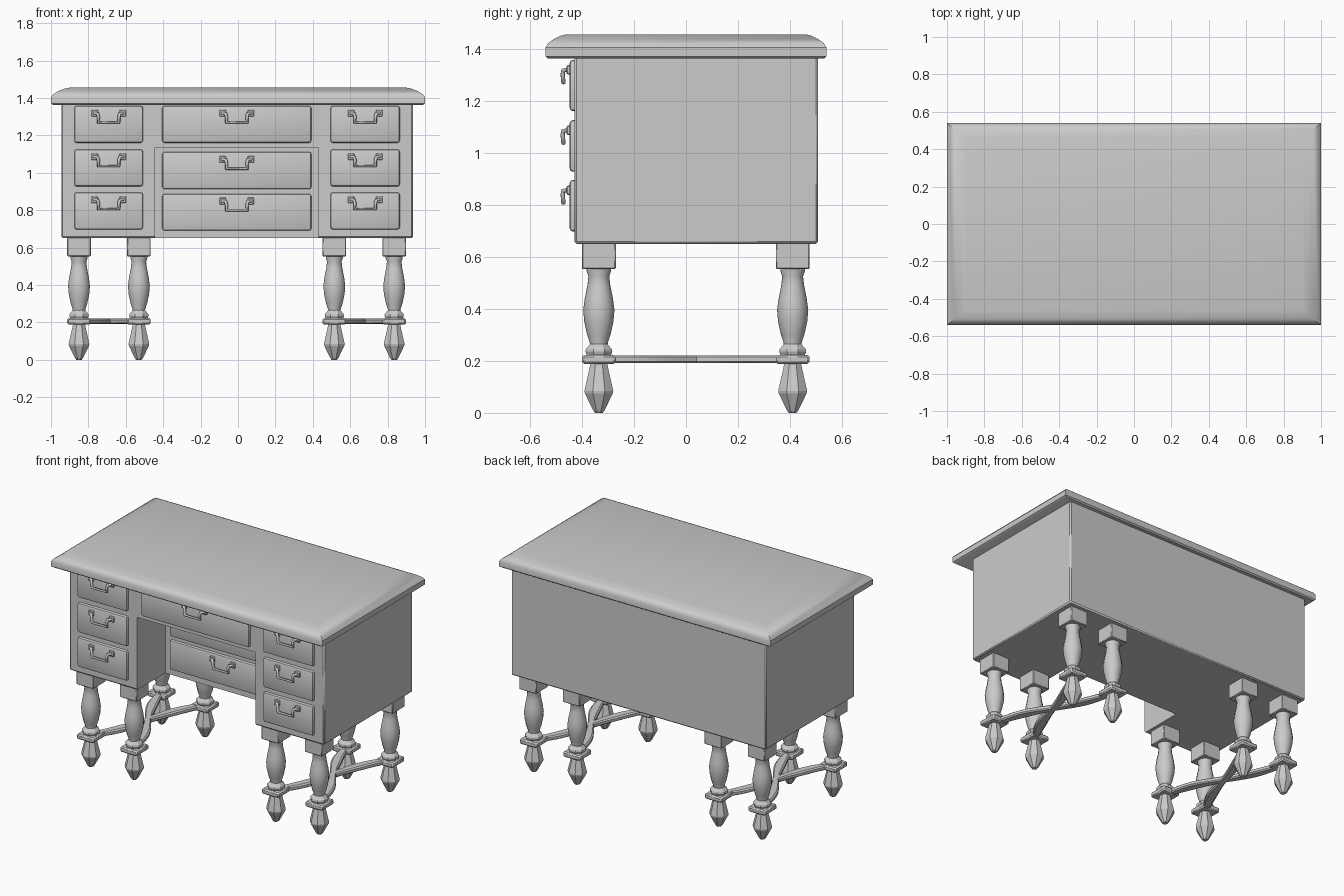
import bpy, bmesh, math
from mathutils import Vector

if "Cube" in bpy.data.objects:
    bpy.data.objects.remove(bpy.data.objects["Cube"])

GREY = (0.6, 0.6, 0.6, 1)
mat = bpy.data.materials.new("plain grey")
mat.use_nodes = True
mat.diffuse_color = GREY
mat.node_tree.nodes["Principled BSDF"].inputs["Base Color"].default_value = GREY


def finish(name, bm, smooth=None):
    bmesh.ops.recalc_face_normals(bm, faces=bm.faces)
    me = bpy.data.meshes.new(name)
    bm.to_mesh(me)
    bm.free()
    me.materials.append(mat)
    ob = bpy.data.objects.new(name, me)
    bpy.context.collection.objects.link(ob)
    if smooth:
        bpy.ops.object.select_all(action='DESELECT')
        bpy.context.view_layer.objects.active = ob
        ob.select_set(True)
        bpy.ops.object.shade_smooth_by_angle(angle=math.radians(smooth))
    return ob


def box(name, lo, hi, bevel=0, segments=2):
    bm = bmesh.new()
    bmesh.ops.create_cube(bm, size=1)
    lo, hi = Vector(lo), Vector(hi)
    for v in bm.verts:
        v.co = (lo + hi) / 2 + v.co * (hi - lo)
    if bevel:
        bmesh.ops.bevel(bm, geom=bm.edges[:], offset=bevel, segments=segments,
                        profile=0.5, affect='EDGES')
    return finish(name, bm, 40 if bevel else None)


def loft(bm, rings):
    """Skin closed rings of points and cap both ends."""
    rows = [[bm.verts.new(p) for p in r] for r in rings]
    n = len(rows[0])
    for a, b in zip(rows, rows[1:]):
        for i in range(n):
            j = (i + 1) % n
            bm.faces.new((a[i], a[j], b[j], b[i]))
    bm.faces.new(rows[0][::-1])
    bm.faces.new(rows[-1])


def turned(name, x, y, profile, sides, smooth):
    bm = bmesh.new()
    step = 2 * math.pi / sides
    loft(bm, [[(x + r * math.cos((i + .5) * step), y + r * math.sin((i + .5) * step), z)
               for i in range(sides)] for r, z in profile])
    return finish(name, bm, smooth)


# Desk top with a rounded-over rim
bm = bmesh.new()
rim = [(.012, 1.362), (0, 1.37), (0, 1.405), (.012, 1.42), (.04, 1.437),
       (.07, 1.449), (.10, 1.455)]
loft(bm, [[(sx * (1 - d), sy * (.54 - d * .8), z)
           for sx, sy in ((-1, -1), (1, -1), (1, 1), (-1, 1))] for d, z in rim])
finish("desk_top", bm, 35)

# Cabinet with the knee recess cut out
cabinet = box("cabinet", (-.945, -.428, .65), (.935, .508, 1.375), .008, 1)
cutter = box("recess_cutter", (-.445, -.6, .5), (.43, -.13, 1.135))
cutter.hide_render = True
cutter.hide_set(True)
cut = cabinet.modifiers.new("knee recess", 'BOOLEAN')
cut.operation = 'DIFFERENCE'
cut.solver = 'EXACT'
cut.object = cutter


def handle(name, x, y, z):
    # Two square back plates
    for side, label in ((-1, "right"), (1, "left")):
        px = x + side * .075
        box(f"{name}_{label}_plate", (px - .018, y - .012, z - .018),
            (px + .018, y + .004, z + .018), .004, 1)
    # Hanging bail
    half = [(.078, -.008, 0), (.06, -.024, -.002), (.055, -.027, -.018), (.055, -.024, -.05)]
    path = [(-a, b, c) for a, b, c in half] + half[::-1]
    cu = bpy.data.curves.new(name, 'CURVE')
    cu.dimensions = '3D'
    cu.bevel_depth = .009
    cu.bevel_resolution = 1
    cu.use_fill_caps = True
    sp = cu.splines.new('POLY')
    sp.points.add(len(path) - 1)
    for p, (a, b, c) in zip(sp.points, path):
        p.co = (x + a, y + b, z + c, 1)
    cu.materials.append(mat)
    ob = bpy.data.objects.new(name + "_bail", cu)
    bpy.context.collection.objects.link(ob)


def drawer(name, x0, x1, z0, z1, face):
    box(name, (x0, face, z0), (x1, face + .05, z1), .012)
    handle(name + "_handle", (x0 + x1) / 2, face, (z0 + z1) / 2 + .06)


# Drawers: three in each pedestal, one above the knee recess, two inside it
for row, (z0, z1) in enumerate(((1.16, 1.357), (.927, 1.125), (.697, .895))):
    drawer(f"right_drawer_{row}", -.875, -.508, z0, z1, -.447)
    drawer(f"left_drawer_{row}", .495, .865, z0, z1, -.447)
drawer("upper_middle_drawer", -.405, .392, 1.16, 1.357, -.447)
drawer("recess_drawer_upper", -.405, .392, .912, 1.112, -.149)
drawer("recess_drawer_lower", -.405, .392, .69, .887, -.149)

# Turned legs
BULB = [(.047, .56), (.047, .545), (.04, .525), (.044, .49), (.054, .44), (.06, .395),
        (.056, .35), (.045, .30), (.035, .27), (.034, .255)]
COLLAR = [(.036, .265), (.054, .245), (.056, .235), (.05, .22)]
FOOT = [(.034, .195), (.038, .175), (.06, .085), (.058, .075), (.024, .01), (.016, 0)]
YS = (-.335, .41)


def leg(name, x, y):
    box(name + "_block", (x - .063, y - .065, .553), (x + .063, y + .065, .655), .004, 1)
    turned(name + "_bulb", x, y, BULB, 14, 50)
    turned(name + "_collar", x, y, COLLAR, 8, None)
    box(name + "_plate", (x - .063, y - .065, .188), (x + .063, y + .065, .223), .008, 1)
    turned(name + "_foot", x, y, FOOT, 8, None)


def stretcher(name, a, b):
    """Flat bar with a gently waved outline."""
    a, b = Vector(a), Vector(b)
    across = (b - a).normalized().cross(Vector((0, 0, 1)))
    steps = 24
    bm = bmesh.new()
    rings = []
    for i in range(steps + 1):
        t = i / steps
        c = a.lerp(b, t) + across * .018 * math.sin(2 * math.pi * t)
        w = .026 - .006 * math.cos(4 * math.pi * t)
        rings.append([c + across * w * s + Vector((0, 0, h))
                      for s, h in ((-1, -.008), (-.7, -.015), (.7, -.015), (1, -.008),
                                   (1, .008), (.7, .015), (-.7, .015), (-1, .008))])
    loft(bm, rings)
    finish(name, bm, 35)


for side, xs in (("right", (-.85, -.53)), ("left", (.515, .835))):
    for x, xn in zip(xs, ("a", "b")):
        for y, yn in zip(YS, ("front", "back")):
            leg(f"{side}_{yn}_leg_{xn}", x, y)
    # Crossed stretchers between the four legs
    stretcher(side + "_stretcher_a", (xs[0], YS[0], .206), (xs[1], YS[1], .206))
    stretcher(side + "_stretcher_b", (xs[1], YS[0], .206), (xs[0], YS[1], .206))
